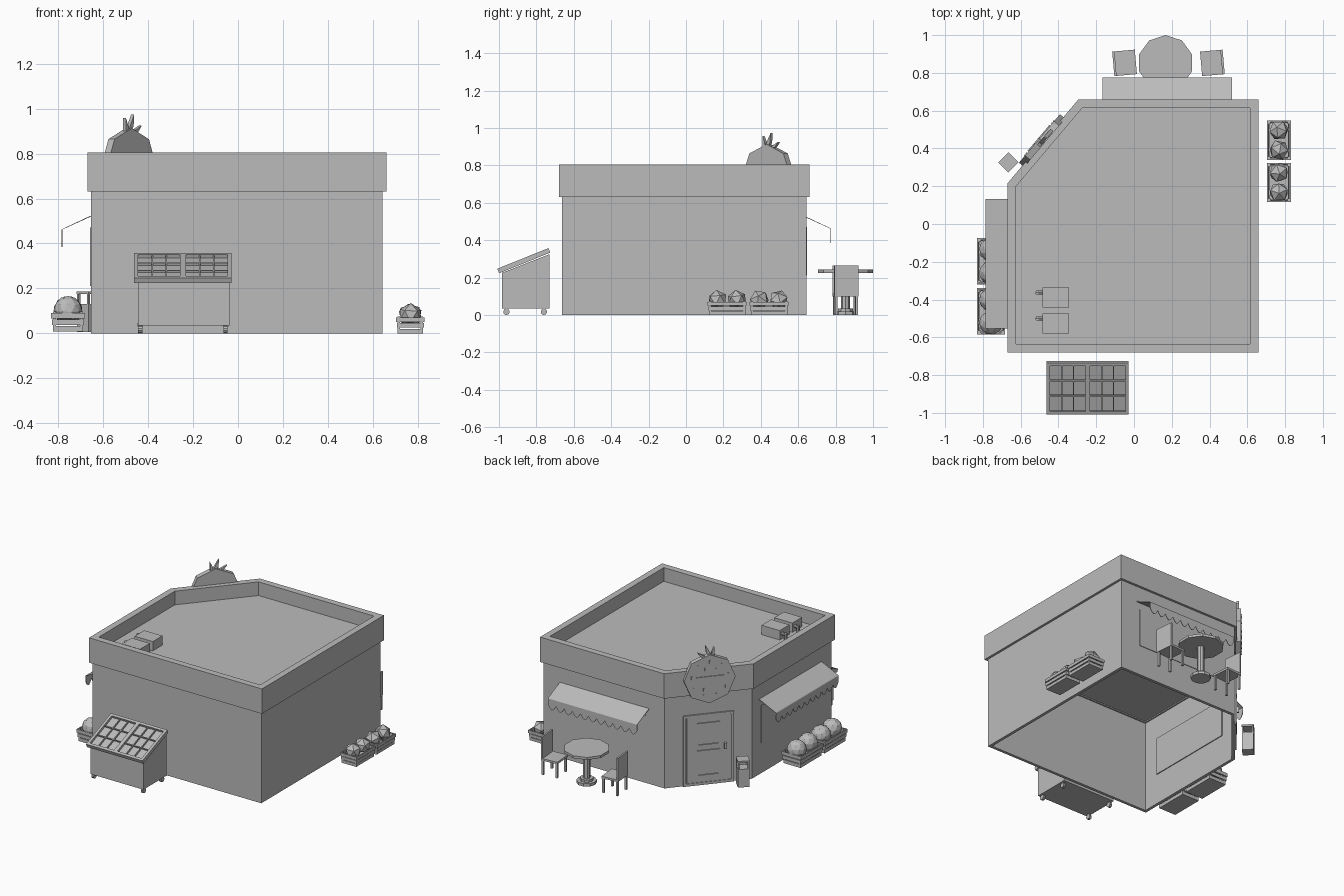
import bpy, bmesh, math, random
from mathutils import Matrix, Vector

if "Cube" in bpy.data.objects:
    bpy.data.objects.remove(bpy.data.objects["Cube"])
random.seed(4)
T = lambda x, y, z=0: Matrix.Translation((x, y, z))
R = lambda a, axis="Z": Matrix.Rotation(math.radians(a), 4, axis)
I = Matrix()

grey = bpy.data.materials.new("plain_grey")
grey.use_nodes = True
grey.diffuse_color = (0.5, 0.5, 0.5, 1)
grey.node_tree.nodes["Principled BSDF"].inputs["Base Color"].default_value = (0.5, 0.5, 0.5, 1)


def finish(name, bm, m=I):
    bmesh.ops.recalc_face_normals(bm, faces=bm.faces)
    me = bpy.data.meshes.new(name)
    bm.to_mesh(me)
    bm.free()
    me.materials.append(grey)
    ob = bpy.data.objects.new(name, me)
    ob.matrix_world = m
    bpy.context.collection.objects.link(ob)
    return ob


def add_prism(bm, pts, z0, z1):
    lo = [bm.verts.new((x, y, z0)) for x, y in pts]
    hi = [bm.verts.new((x, y, z1)) for x, y in pts]
    bm.faces.new(lo)
    bm.faces.new(hi)
    for i in range(len(pts)):
        j = (i + 1) % len(pts)
        bm.faces.new((lo[i], lo[j], hi[j], hi[i]))


def prism(name, pts, z0, z1, m=I):
    bm = bmesh.new()
    add_prism(bm, pts, z0, z1)
    return finish(name, bm, m)


def boxes(name, bounds, m=I):
    bm = bmesh.new()
    for x0, x1, y0, y1, z0, z1 in bounds:
        add_prism(bm, [(x0, y0), (x1, y0), (x1, y1), (x0, y1)], z0, z1)
    return finish(name, bm, m)


def ngon(n, r, turn=0):
    return [(r * math.cos(math.radians(turn + 360 * i / n)),
             r * math.sin(math.radians(turn + 360 * i / n))) for i in range(n)]


def ring(name, outer, inner, z0, z1):
    bm = bmesh.new()
    loops = [[bm.verts.new((x, y, z)) for x, y in p]
             for p, z in ((outer, z0), (outer, z1), (inner, z1), (inner, z0))]
    n = len(outer)
    for a in range(4):
        p, q = loops[a], loops[(a + 1) % 4]
        for i in range(n):
            j = (i + 1) % n
            bm.faces.new((p[i], p[j], q[j], q[i]))
    return finish(name, bm)


# Footprint with one cut corner, inset by d
def footprint(d):
    return [(.66 - d, -.68 + d), (.66 - d, .66 - d), (-.294 + .465 * d, .66 - d),
            (-.67 + d, .215 - .366 * d), (-.67 + d, -.68 + d)]


# Building shell, open underneath
ring("walls", footprint(.016), footprint(.036), 0, .65)
ring("parapet", footprint(0), footprint(.045), .632, .805)
prism("roof", footprint(.03), .64, .71)

# Frames: local x along the wall, y outward
corner = T(-.482, .4375) @ R(49.8)
back = T(.175, .644)
side = T(-.654, -.21) @ R(90)


# Windows and scalloped awnings
def awning(name, m, half=.343, count=11):
    bm = bmesh.new()
    v = lambda x, y, z: bm.verts.new((x, y, z))
    edge = [(-half, .42)]
    w = 2 * half / count
    for i in range(count):
        for k in range(1, 5):
            edge.append((-half + w * (i + k / 4), .42 - .035 * math.sin(math.pi * k / 4)))
    a, b = v(-half, .132, .46), v(half, .132, .46)
    bm.faces.new((v(-half, 0, .52), v(half, 0, .52), b, a))
    low = [v(x, .132, z) for x, z in edge]
    top = [a] + [v(x, .132, .46) for x, z in edge[1:-1]] + [b]
    for i in range(len(edge) - 1):
        bm.faces.new((low[i], low[i + 1], top[i + 1], top[i]))
    ob = finish(name, bm, m)
    mod = ob.modifiers.new("thickness", "SOLIDIFY")
    mod.thickness = .004


for label, m in (("back", back), ("side", side)):
    awning(label + "_awning", m)
    boxes(label + "_window", [(-.32, .32, -.026, .004, .21, .47)], m)


# Corner door with frame, two panels and handle
def frame(x0, x1, z0, z1, t, y0, y1):
    return [(x0, x0 + t, y0, y1, z0, z1), (x1 - t, x1, y0, y1, z0, z1),
            (x0 + t, x1 - t, y0, y1, z1 - t, z1), (x0 + t, x1 - t, y0, y1, z0, z0 + t)]


boxes("door", [(-.14, .14, -.03, -.01, .01, .47)], corner)
boxes("door_frame", frame(-.165, .165, 0, .49, .018, -.03, -.006), corner)
boxes("door_panels", frame(-.075, .075, .06, .24, .01, -.02, -.003)
      + frame(-.075, .075, .27, .43, .01, -.02, -.003), corner)
boxes("door_handle", [(-.115, -.1, -.015, .012, .24, .28)], corner)

# Round sign with seeds, blank plate and leaves
sign = corner @ T(0, .0, .745) @ R(90, "X")
prism("sign_disc", ngon(8, .168, 90), -.024, .012, sign)
boxes("sign_plate", [(-.09, .09, -.025, .02, -.03, -.024)], sign)
seeds = []
for x, y in ngon(9, .12, 10) + [(-.04, .06), (.03, .07), (-.03, -.075), (.04, -.07)]:
    seeds.append((x - .004, x + .004, y - .01, y + .01, -.029, -.024))
boxes("sign_seeds", seeds, sign)
leaf = [(-.012, 0), (.014, 0), (.03, .03), (.034, .08), (.014, .045)]
for i, (x, s, turn) in enumerate([(-.01, 1, 0), (-.025, .75, 30), (.025, .7, -35)]):
    prism("sign_leaf_%d" % i, [(px * s, py * s) for px, py in leaf], -.012, .006,
          sign @ T(x, .148) @ R(turn))

# Rooftop coolers with pipes
for i, y in enumerate((-.39, -.528)):
    boxes("roof_cooler_%d" % i, [(-.485, -.345, y - .053, y + .053, .70, .775)])
    prism("roof_pipe_%d" % i, ngon(8, .011), 0, .04, T(-.48, y + .027, .745) @ R(-90, "Y"))
    prism("roof_pipe_drop_%d" % i, ngon(8, .011), .70, .755, T(-.512, y + .027))

# Litter bin by the door
bin_at = T(-.665, .326) @ R(45)
boxes("bin_body", [(-.037, .037, -.037, .037, .005, .13)], bin_at)
boxes("bin_posts", [(x - .005, x + .005, y - .005, y + .005, .13, .18)
                    for x in (-.031, .031) for y in (-.031, .031)], bin_at)
boxes("bin_lid", [(-.038, .038, -.038, .038, .175, .187)], bin_at)

# Display cart: body with a sloping top, wheels and divided trays
prism("cart_body", [(-.985, .035), (-.73, .035), (-.73, .325), (-.985, .225)], -.445, -.038,
      Matrix(((0, 0, 1, 0), (1, 0, 0, 0), (0, 1, 0, 0), (0, 0, 0, 1))))
slope = T(-.245, -1, .225) @ R(22, "X")
boxes("cart_tray_floor", [(-.217, .217, 0, .295, -.002, .008)], slope)
rails = frame(-.217, .217, 0, .295, .018, .008, .022)
boxes("cart_tray_rim", [(a, b, e - .0, f, 0, .024) for a, b, c, d, e, f in rails], slope)
bars = [(-.013, .013, .018, .277, 0, .024)]
for x0 in (-.199, .013):
    for k in (1, 2):
        x = x0 + .186 * k / 3
        y = .018 + .259 * k / 3
        bars.append((x - .003, x + .003, .018, .277, 0, .018))
        bars.append((x0, x0 + .186, y - .003, y + .003, 0, .018))
boxes("cart_dividers", bars, slope)
for i, (x, y) in enumerate([(x, y) for x in (-.435, -.055) for y in (-.96, -.76)]):
    prism("cart_wheel_%d" % i, ngon(10, .017), -.009, .009, T(x, y, .017) @ R(90, "Y"))
    boxes("cart_fork_%d" % i, [(x - .012, x + .012, y - .008, y + .008, .03, .045)])

# Pedestal table
table = T(.167, .853)
prism("table_top", ngon(10, .147, 90), .225, .242, table)
prism("table_column", ngon(8, .024), .02, .225, table)
prism("table_base", ngon(10, .064), 0, .02, table)
prism("table_collar", ngon(10, .042), .02, .036, table)


# Chairs facing the table, back on local -x
def chair(name, m):
    parts = [(-.06, .06, -.065, .065, .1, .114), (-.06, -.048, -.065, .065, .114, .265)]
    parts += [(x - .007, x + .007, y - .007, y + .007, 0, .1)
              for x in (-.05, .05) for y in (-.055, .055)]
    boxes(name, parts, m)


chair("chair_left", T(.415, .853) @ R(185))
chair("chair_right", T(-.05, .853) @ R(5))


# Slatted crates, each holding two faceted melons
def crate(name, x, y, w, d, h, z, r, detail):
    slats = [(-w * .44, w * .44, -d * .47, d * .47, 0, .012)]
    for k in range(3):
        z0 = h * k / 3
        a, b = w * (.44 + .03 * k), d * (.47 + .015 * k)
        z1 = z0 + h * .27
        slats += [(-a, -a + .008, -b, b, z0, z1), (a - .008, a, -b, b, z0, z1),
                  (-a, a, -b, -b + .008, z0, z1), (-a, a, b - .008, b, z0, z1)]
    slats += [(sx * w * .4 - .006, sx * w * .4 + .006, sy * d * .44 - .006, sy * d * .44 + .006, 0, h)
              for sx in (-1, 1) for sy in (-1, 1)]
    boxes(name, slats, T(x, y, z))
    for i, s in enumerate((-1, 1)):
        bm = bmesh.new()
        bmesh.ops.create_icosphere(bm, subdivisions=detail, radius=r)
        spin = R(random.uniform(0, 90)) @ R(random.uniform(0, 60), "X")
        finish("%s_melon_%d" % (name, i), bm, T(x, y + s * d * .25, z + h + r * .1) @ spin)


for i, y in enumerate((.22, .444)):
    crate("left_crate_%d" % i, .767, y, .128, .208, .075, 0, .054, 1)
for i, y in enumerate((-.197, -.462)):
    crate("right_crate_%d" % i, -.757, y, .15, .245, .088, .008, .064, 2)
